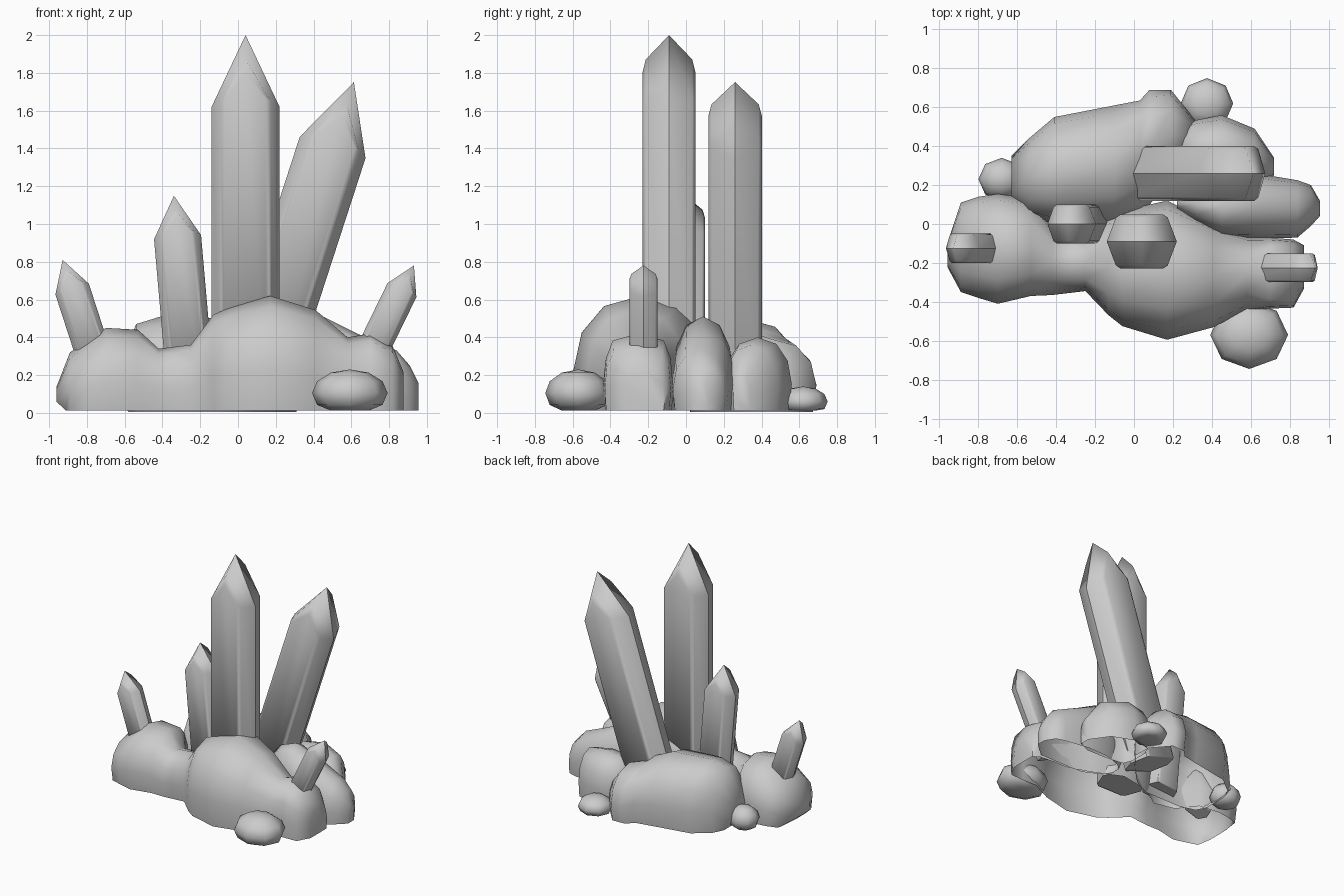
import bpy, bmesh, math
from mathutils import Vector

if "Cube" in bpy.data.objects:
    bpy.data.objects.remove(bpy.data.objects["Cube"])


def finish(name, bm, angle):
    bmesh.ops.recalc_face_normals(bm, faces=bm.faces)
    me = bpy.data.meshes.new(name)
    bm.to_mesh(me)
    bm.free()
    ob = bpy.data.objects.new(name, me)
    bpy.context.collection.objects.link(ob)
    bpy.ops.object.select_all(action='DESELECT')
    ob.select_set(True)
    bpy.context.view_layer.objects.active = ob
    bpy.ops.object.shade_smooth_by_angle(angle=math.radians(angle))
    return ob


def skin(bm, rings, closed):
    n = len(rings[0])
    for a, b in zip(rings, rings[1:]):
        for i in range(n if closed else n - 1):
            j = (i + 1) % n
            bm.faces.new((a[i], a[j], b[j], b[i]))
    bm.faces.new(rings[0])
    bm.faces.new(rings[-1])


# crystal: pointed blade outline, layered front to back with chamfered edges
LAYERS = [(-1, .60, .10, .48), (-.88, .74, .08, .66), (0, 1, 0, 1),
          (.88, .74, .08, .66), (1, .60, .10, .48)]


def crystal(name, shoulder, w, d, tip, tilt, bottom=0.08):
    bm = bmesh.new()
    t = math.radians(tilt)
    low = -(shoulder[2] - bottom) / math.cos(t)
    rings = []
    for fy, fw, fs, ft in LAYERS:
        pts = [(-w * fw, low), (-w * fw, fs * tip), (0, ft * tip),
               (w * fw, fs * tip), (w * fw, low)]
        rings.append([bm.verts.new((x, fy * d, z)) for x, z in pts])
    skin(bm, rings, True)
    # crease the outlines and the foot, keep the tip slopes smooth
    for k, ring in enumerate(rings):
        for i in range(5):
            if k == 2 or (k in (1, 3) and i in (0, 3, 4)):
                bm.edges.get((ring[i], ring[(i + 1) % 5])).smooth = False
    for a, b in zip(rings, rings[1:]):
        for i in (0, 4):
            bm.edges.get((a[i], b[i])).smooth = False
    ob = finish(name, bm, 180)
    ob.location = shoulder
    ob.rotation_euler.y = t


# rock: arched sections lofted along x, open underneath
ARCH = [(-.92, 0), (-1, .36), (-.88, .68), (-.55, .91), (0, 1),
        (.55, .91), (.88, .68), (1, .36), (.92, 0)]


def rock(name, stations, z0=0.012):
    bm = bmesh.new()
    rings = []
    for x, y0, y1, h, *square in stations:
        c, r = (y0 + y1) / 2, (y1 - y0) / 2
        p = square[0] if square else 1      # below 1 gives a boxier section
        rings.append([bm.verts.new((x, c + math.copysign(abs(s) ** p, s) * r,
                                    z0 + u * (h - z0))) for s, u in ARCH])
    skin(bm, rings, False)
    # pull the feet of the left end inward
    for v in (rings[0][0], rings[0][-1]):
        v.co.x += .05
    finish(name, bm, 60)


def pebble(name, loc, size):
    bm = bmesh.new()
    bmesh.ops.create_uvsphere(bm, u_segments=8, v_segments=6, radius=1)
    for v in bm.verts:
        v.co = Vector([loc[i] + v.co[i] * size[i] for i in range(3)])
        v.co.z = max(v.co.z, 0.012)
    finish(name, bm, 60)


# crystals
crystal("main_crystal", (.04, -.09, 1.62), .18, .14, .38, 0)
crystal("leaning_crystal", (.501, .26, 1.405), .183, .142, .364, 18)
crystal("medium_crystal", (-.32, 0, .93), .125, .1, .22, -5)
crystal("small_left_crystal", (-.878, -.125, .655), .093, .075, .163, -18, .15)
crystal("small_right_crystal", (.868, -.225, .65), .085, .073, .145, 26, .15)

# long front rock with three lobes
rock("front_rock", [
    (-.96, -.22, -.10, .14), (-.89, -.35, .11, .32), (-.80, -.38, .14, .38),
    (-.70, -.41, .155, .45), (-.53, -.37, .13, .44), (-.42, -.365, -.02, .34),
    (-.25, -.345, -.06, .36), (-.13, -.47, .03, .52), (-.06, -.525, .07, .55),
    (.17, -.595, .12, .62), (.41, -.53, 0, .545), (.58, -.44, -.06, .40),
    (.70, -.435, -.07, .42, .5), (.82, -.43, -.08, .35, .5),
    (.875, -.33, -.11, .22)])

# rocks behind
rock("back_rock", [
    (-.63, .12, .35, .22), (-.54, .04, .44, .47), (-.41, 0, .55, .51),
    (-.1, 0, .61, .50), (.03, .06, .635, .45), (.08, .1, .69, .41),
    (.19, .22, .69, .39), (.31, .38, .54, .24)], 0.005)
rock("right_rock", [
    (.22, .07, .15, .35), (.32, 0, .2, .46), (.45, -.07, .25, .51),
    (.63, -.075, .26, .42), (.84, -.07, .225, .33), (.91, -.01, .2, .25),
    (.955, .04, .12, .16)])
rock("back_right_rock", [
    (.22, .3, .45, .28), (.3, .22, .53, .38), (.45, .2, .56, .40),
    (.62, .2, .49, .36), (.72, .25, .34, .2)])

# pebbles around the edge
pebble("front_pebble", (.592, -.57, .105), (.2, .175, .125))
pebble("back_pebble", (.375, .62, .06), (.135, .13, .08))
pebble("left_pebble", (-.68, .23, .09), (.12, .11, .10))
